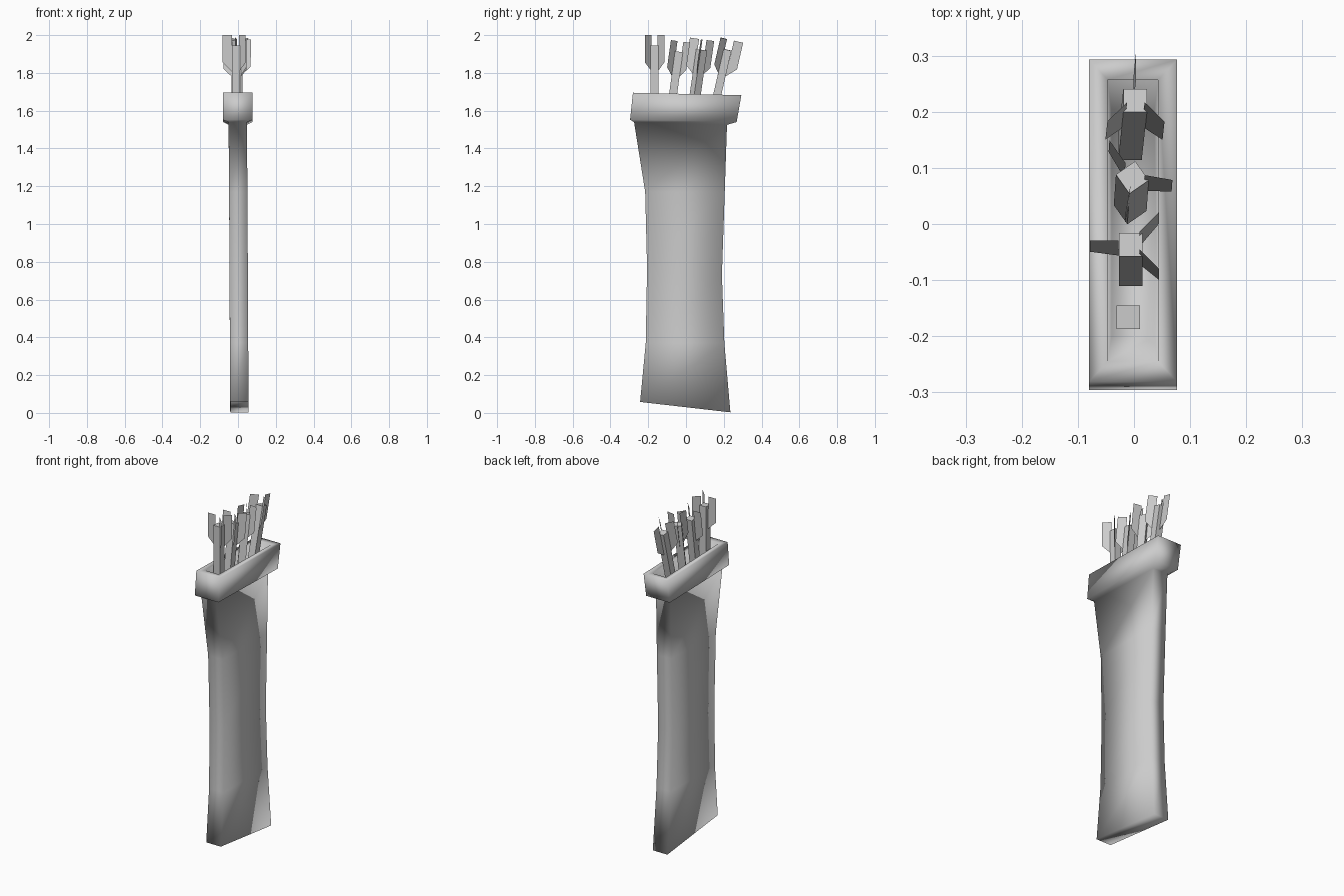
import bpy, bmesh, math
from mathutils import Vector, Matrix

if "Cube" in bpy.data.objects:
    bpy.data.objects.remove(bpy.data.objects["Cube"])


def finish(bm, name, smooth):
    bmesh.ops.recalc_face_normals(bm, faces=bm.faces)
    me = bpy.data.meshes.new(name)
    bm.to_mesh(me)
    bm.free()
    for p in me.polygons:
        p.use_smooth = smooth
    ob = bpy.data.objects.new(name, me)
    bpy.context.collection.objects.link(ob)
    return ob


def loft(name, stations):
    """Rectangular rings (x0, x1, y_front, z_front, y_back, z_back), capped at both ends."""
    bm = bmesh.new()
    rings = [[bm.verts.new(c) for c in ((x0, yf, zf), (x1, yf, zf), (x1, yb, zb), (x0, yb, zb))]
             for x0, x1, yf, zf, yb, zb in stations]
    for a, b in zip(rings, rings[1:]):
        for i in range(4):
            j = (i + 1) % 4
            bm.faces.new((a[i], a[j], b[j], b[i]))
    bm.faces.new(rings[0])
    bm.faces.new(rings[-1])
    return finish(bm, name, True)


# Quiver: waisted body, overhanging collar, then down into the hollow mouth
loft("quiver_body_and_collar", [
    (-0.041, 0.056, -0.243, 0.058, 0.235, 0.003),
    (-0.043, 0.054, -0.213, 0.37, 0.203, 0.37),
    (-0.045, 0.052, -0.206, 0.77, 0.190, 0.73),
    (-0.047, 0.050, -0.216, 1.17, 0.205, 1.17),
    (-0.050, 0.047, -0.275, 1.54, 0.217, 1.525),
    (-0.080, 0.077, -0.296, 1.552, 0.268, 1.54),
    (-0.080, 0.077, -0.281, 1.695, 0.293, 1.682),
    (-0.047, 0.043, -0.245, 1.692, 0.257, 1.68),
    (-0.040, 0.036, -0.200, 1.50, 0.200, 1.48),
])

# Arrows: square shaft and three flat feathers, local origin at the shaft top
FEATHER = [(0.02, -0.14), (0.072, -0.09), (0.072, 0.055), (0.022, 0.055), (0.022, 0.0)]


def arrow(name, top, lean, twist, length=0.38, half=0.021):
    bm = bmesh.new()
    bmesh.ops.create_cube(bm, size=1, matrix=Matrix.Translation((0, 0, -length / 2))
                          @ Matrix.Diagonal((2 * half, 2 * half, length, 1)))
    for deg in (180, 45, -45):
        c, s = math.cos(math.radians(deg)), math.sin(math.radians(deg))
        bm.faces.new([bm.verts.new((r * c, r * s, z)) for r, z in FEATHER])
    tilt = Vector((0, 0, 1)).rotation_difference(Vector((*lean, 1))).to_matrix().to_4x4()
    bm.transform(Matrix.Translation(top) @ tilt @ Matrix.Rotation(math.radians(twist), 4, 'Z'))
    return finish(bm, name, False)


arrow("arrow_1", (-0.010, -0.166, 1.945), (0.0, 0.0), 0)
arrow("arrow_2", (-0.006, -0.037, 1.912), (0.0, 0.14), 0)
arrow("arrow_3", (-0.003, 0.083, 1.922), (0.01, 0.145), -55)
arrow("arrow_4", (0.002, 0.220, 1.922), (0.025, 0.23), -90)
